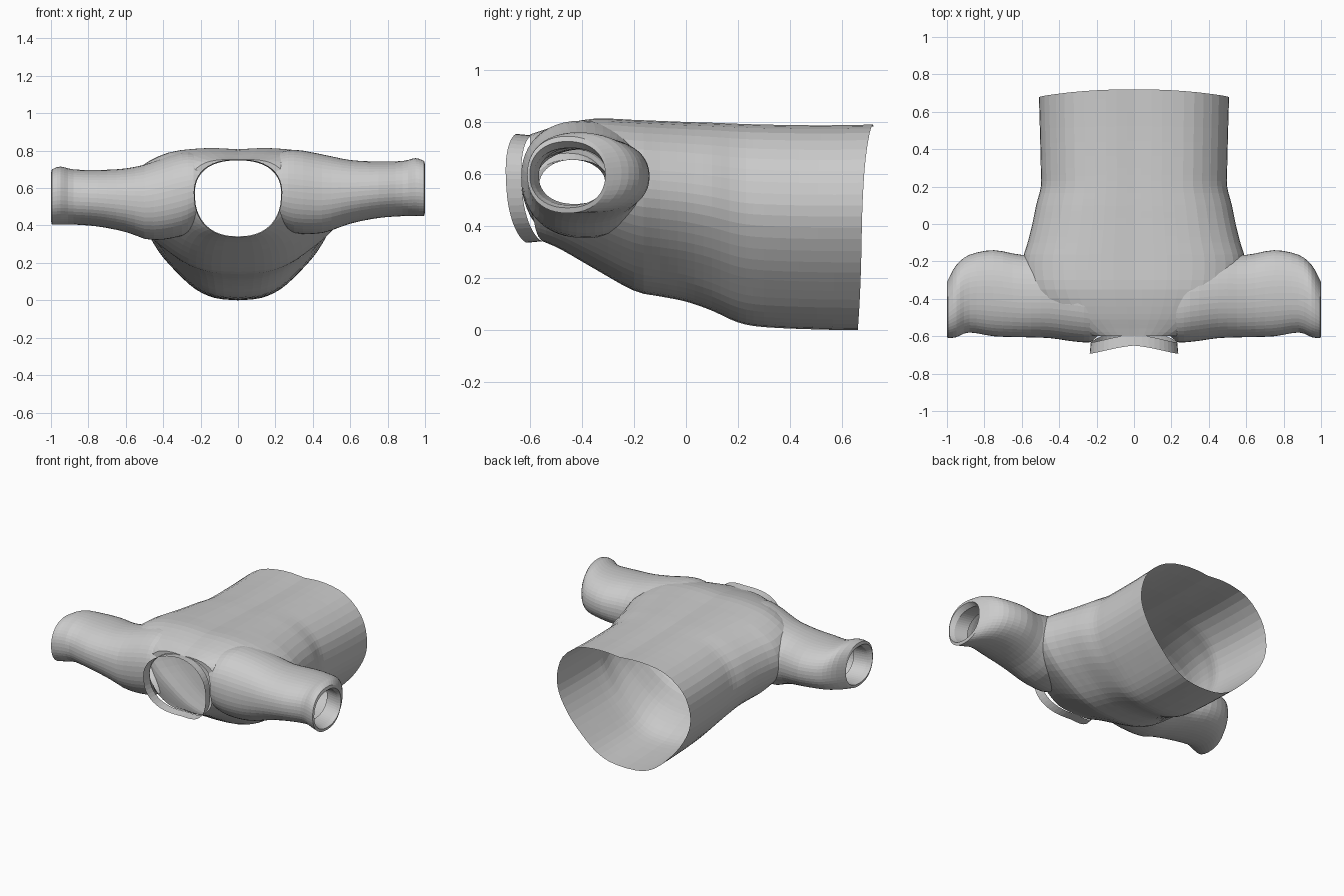
import bpy, bmesh, math

if "Cube" in bpy.data.objects:
    bpy.data.objects.remove(bpy.data.objects["Cube"])

N = 48  # points around every ring
cap_mat = bpy.data.materials.new("cap")   # tags faces that become openings
shell_mat = bpy.data.materials.new("shell")


def catmull(keys, steps):
    """Smooth interpolation through a list of tuples."""
    out = []
    for i in range(len(keys) - 1):
        a, b, c, d = keys[max(i - 1, 0)], keys[i], keys[i + 1], keys[min(i + 2, len(keys) - 1)]
        for s in range(steps):
            t = s / steps
            out.append(tuple(0.5 * (2 * q + (r - p) * t + (2 * p - 5 * q + 4 * r - w) * t * t
                                    + (3 * q - p - 3 * r + w) * t ** 3)
                             for p, q, r, w in zip(a, b, c, d)))
    return out + [keys[-1]]


def loft(name, rings, caps=None):
    """Skin closed rings; caps = pair of material indices for the two ends."""
    bm = bmesh.new()
    rows = [[bm.verts.new(p) for p in r] for r in rings]
    n = len(rows[0])
    for a, b in zip(rows, rows[1:]):
        for i in range(n):
            bm.faces.new((a[i], a[(i + 1) % n], b[(i + 1) % n], b[i]))
    if caps:
        for row, m in zip((rows[0], rows[-1]), caps):
            bm.faces.new(row).material_index = m
    bmesh.ops.recalc_face_normals(bm, faces=bm.faces)
    me = bpy.data.meshes.new(name)
    bm.to_mesh(me)
    bm.free()
    if caps:
        me.materials.append(shell_mat)
        me.materials.append(cap_mat)
    ob = bpy.data.objects.new(name, me)
    bpy.context.collection.objects.link(ob)
    return ob


# Torso: normalised half profile swept along y
half = [(0, 0), (.24, .015), (.45, .075), (.65, .19), (.84, .33), (.98, .5),
        (1, .66), (.9, .83), (.64, .96), (.3, 1), (0, .99)]
right = catmull(half, 3)
profile = right + [(-x, z) for x, z in reversed(right[1:-1])]
# y, half width, bottom z, top z
torso_keys = [(.66, .505, .0, .79), (.5, .5, .003, .787), (.3, .495, .012, .79), (.2, .495, .03, .793),
              (.1, .52, .075, .797), (0, .54, .11, .8), (-.1, .565, .13, .804), (-.2, .59, .152, .808),
              (-.35, .57, .235, .813), (-.48, .48, .31, .79), (-.56, .36, .345, .765), (-.6, .27, .36, .752)]
rings = []
for y, w, b, t in catmull(torso_keys, 3):
    hem = max(0, (y - .4) / .26)
    rings.append([(w * px, y + hem * (.03 * pz + .03 * pz * (1 - px * px)), b + (t - b) * pz)
                  for px, pz in profile])
torso = loft("shirt_body", rings, (1, 0))

# Shoulders and sleeves: oval swept along x; x, front y, rear y, bottom z, top z
arm = [(0, -.5, -.2, .42, .74), (.2, -.62, -.2, .4, .785), (.3, -.63, -.17, .36, .805),
       (.45, -.61, -.16, .36, .78), (.6, -.605, -.165, .41, .75), (.75, -.6, -.14, .44, .742),
       (.88, -.58, -.165, .45, .745), (.95, -.605, -.22, .45, .76), (.995, -.61, -.3, .45, .745)]


def oval(x, f, r, b, t):
    drop = .045 * min(1, max(0, -x - .2) / .3)   # one sleeve hangs slightly lower
    pts = []
    for i in range(N):
        a = 2 * math.pi * i / N
        c, s = math.cos(a), math.sin(a)
        c, s = (math.copysign(abs(v) ** .9, v) for v in (c, s))
        pts.append((x, (f + r) / 2 + (r - f) / 2 * c, (b + t) / 2 + (t - b) / 2 * s - drop))
    return pts


arm_keys = [(-k[0],) + k[1:] for k in reversed(arm[1:])] + arm
sleeves = loft("sleeve_solid", [oval(*k) for k in catmull(arm_keys, 3)], (1, 1))


# Neck opening cutter
def neck(y_of, grow=0.0):
    pts = []
    for i in range(N):
        a = 2 * math.pi * i / N
        c, s = (math.copysign(abs(v) ** .85, v) for v in (math.cos(a), math.sin(a)))
        w = .23 + .015 * s
        pts.append(((w + grow) * c, y_of(a), .545 + (.203 + grow) * s))
    return pts


cutter = loft("neck_cutter", [neck(lambda a: -.85), neck(lambda a: -.42)], (1, 1))
for p in cutter.data.polygons:
    p.material_index = 1

# Join the solids, then open the hem, cuffs and neck
for helper, op in ((sleeves, 'UNION'), (cutter, 'DIFFERENCE')):
    helper.hide_render = True
    m = torso.modifiers.new(op, 'BOOLEAN')
    m.operation, m.object, m.solver, m.material_mode = op, helper, 'EXACT', 'TRANSFER'
bpy.context.view_layer.update()
mesh = bpy.data.meshes.new_from_object(torso.evaluated_get(bpy.context.evaluated_depsgraph_get()))
torso.modifiers.clear()
caps = {i for i, m in enumerate(mesh.materials) if m and m.name.startswith("cap")}
bm = bmesh.new()
bm.from_mesh(mesh)
bmesh.ops.delete(bm, geom=[f for f in bm.faces if f.material_index in caps], context='FACES')
bm.to_mesh(mesh)
bm.free()
mesh.materials.clear()
torso.data = mesh
for helper in (sleeves, cutter):
    bpy.data.objects.remove(helper)

# Neckband standing forward of the opening
inner = lambda a: -.575 - .02 * math.sin(a) - .06 * abs(math.cos(a)) ** 1.2
loft("neckband", [neck(lambda a: inner(a) + .005),
                  neck(lambda a: inner(a) - .055, .006)])

# Cuff linings folded inside each sleeve
for s in (1, -1):
    lining = [(s * .995, -.61, -.3, .45, .745), (s * 1, -.6, -.31, .47, .725),
              (s * .97, -.585, -.305, .48, .7), (s * .88, -.565, -.29, .485, .7)]
    loft("cuff_lining", [oval(*k) for k in lining])
